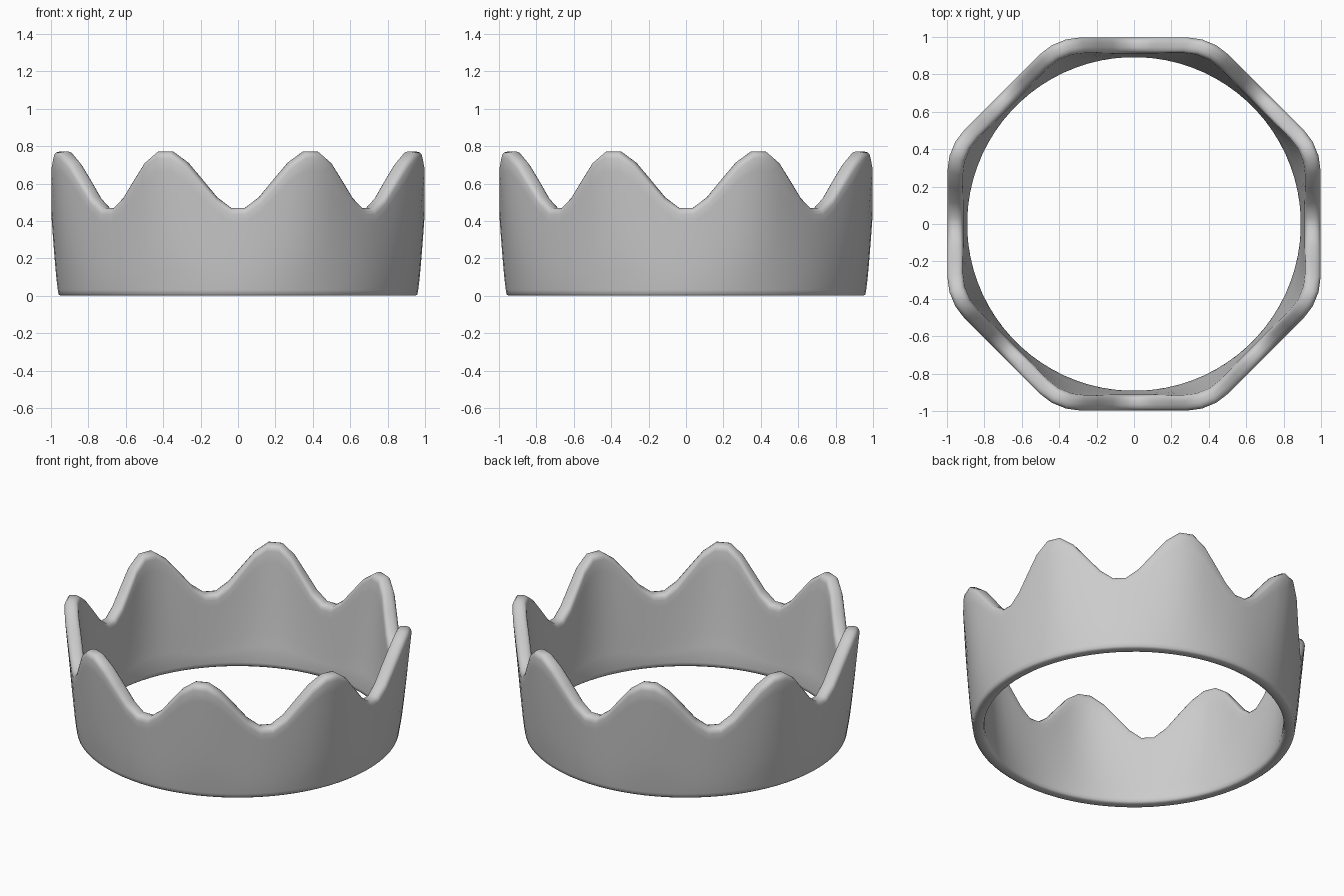
import bpy, bmesh, math

if "Cube" in bpy.data.objects:
    bpy.data.objects.remove(bpy.data.objects["Cube"])

N = 80          # columns around the band
STEP = 2 * math.pi / N

# cross-section: (side -1 inner..1 outer, height fraction, z offset)
outer = [(1, t, 0.03 * (1 - t) - 0.035 * t) for t in (0, 0.15, 0.3, 0.45, 0.6, 0.75, 0.9, 1)]
rim = [(0.9, 1, -0.017), (0.66, 1, -0.005), (0.25, 1, 0), (-0.25, 1, 0),
       (-0.66, 1, -0.005), (-0.9, 1, -0.017)]
inner = [(-s, t, o) for s, t, o in reversed(outer)]
base = [(-0.9, 0, 0.008), (-0.6, 0, 0), (0.6, 0, 0), (0.9, 0, 0.008)]
section = outer + rim + inner + base


def column(bm, i):
    a = (i + 0.5) * STEP
    top = 0.62 - 0.158 * math.cos(8 * a)                  # eight waves
    phi = (a + math.pi / 8) % (math.pi / 4) - math.pi / 8  # angle from side centre
    octagon = 0.998 / math.cos(phi)
    if abs(phi) > math.radians(18):                       # rounded corners
        octagon -= 0.012
    verts = []
    for side, t, off in section:
        w = t ** 0.8
        mid = 0.928 * (1 - w) + (octagon - 0.043) * w     # circle below, octagon above
        half = 0.036 * (1 - w) + 0.043 * w
        r = mid + side * half
        verts.append(bm.verts.new((r * math.cos(a), r * math.sin(a), top * t + off)))
    return verts


# crown band
bm = bmesh.new()
cols = [column(bm, i) for i in range(N)]
M = len(section)
for i in range(N):
    p, q = cols[i], cols[(i + 1) % N]
    for j in range(M):
        k = (j + 1) % M
        bm.faces.new((p[j], q[j], q[k], p[k]))
bmesh.ops.recalc_face_normals(bm, faces=bm.faces)
for f in bm.faces:
    f.smooth = True
mesh = bpy.data.meshes.new("crown_band")
bm.to_mesh(mesh)
bm.free()
bpy.context.collection.objects.link(bpy.data.objects.new("crown_band", mesh))
